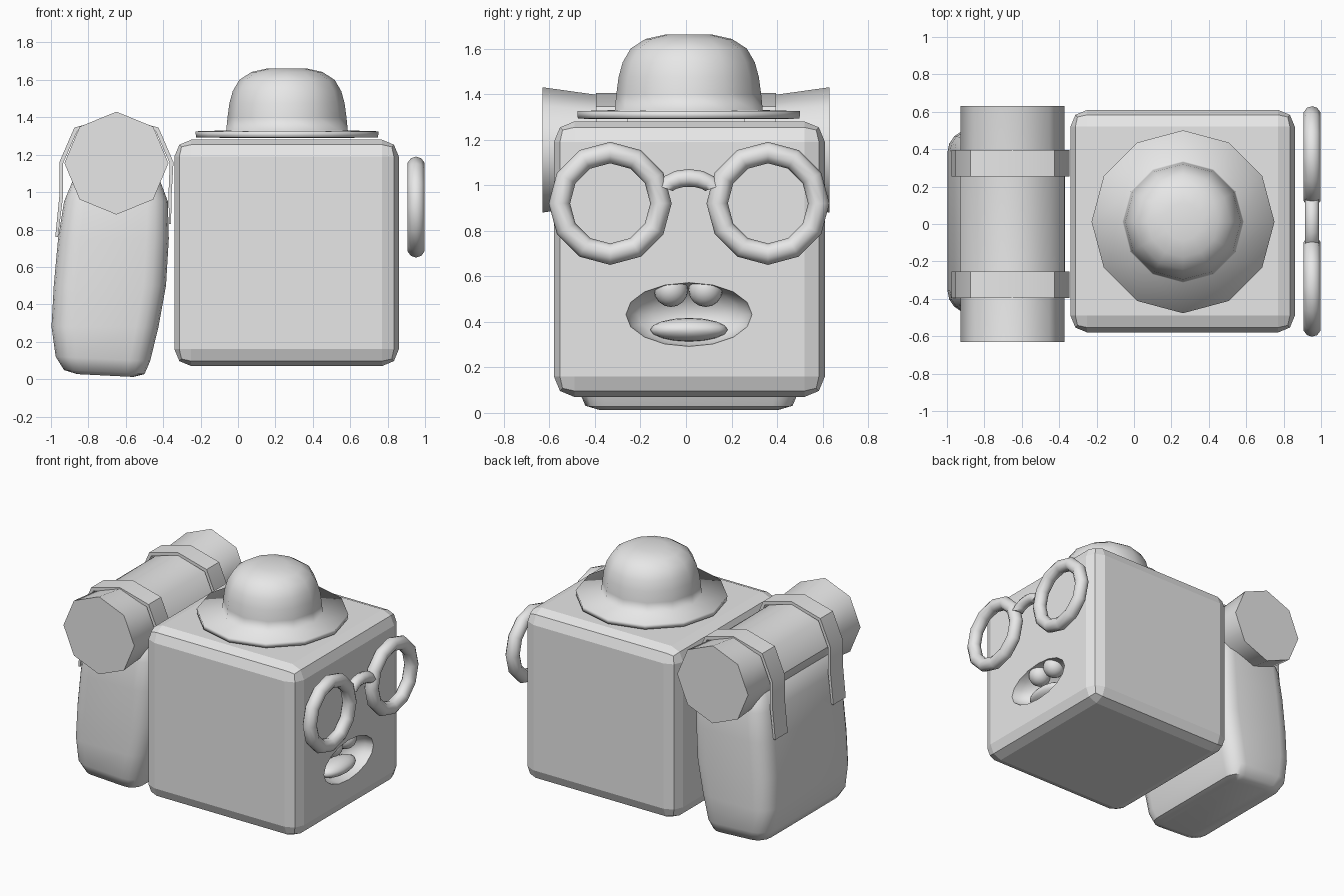
import bpy, bmesh, math
from mathutils import Vector

if "Cube" in bpy.data.objects:
    bpy.data.objects.remove(bpy.data.objects["Cube"])

grey = bpy.data.materials.new("light grey")
grey.diffuse_color = (0.8, 0.8, 0.8, 1)
grey.use_nodes = True
grey.node_tree.nodes["Principled BSDF"].inputs["Base Color"].default_value = grey.diffuse_color


def add(name, bm, smooth=None):
    """Turn a bmesh into an object; smooth is None (flat) or an edge angle in degrees."""
    bmesh.ops.recalc_face_normals(bm, faces=bm.faces)
    me = bpy.data.meshes.new(name)
    bm.to_mesh(me)
    bm.free()
    me.materials.append(grey)
    ob = bpy.data.objects.new(name, me)
    bpy.context.collection.objects.link(ob)
    if smooth:
        bpy.ops.object.select_all(action='DESELECT')
        bpy.context.view_layer.objects.active = ob
        ob.select_set(True)
        if smooth >= 180:
            bpy.ops.object.shade_smooth()
        else:
            bpy.ops.object.shade_smooth_by_angle(angle=math.radians(smooth))
    return ob


def loft(rings, closed=False, caps=True):
    """Skin a list of equal-length point rings."""
    bm = bmesh.new()
    vs = [[bm.verts.new(p) for p in r] for r in rings]
    n = len(vs[0])
    pairs = list(zip(vs, vs[1:])) + ([(vs[-1], vs[0])] if closed else [])
    for a, b in pairs:
        for i in range(n):
            j = (i + 1) % n
            bm.faces.new((a[i], a[j], b[j], b[i]))
    if caps and not closed:
        bm.faces.new(vs[0])
        bm.faces.new(vs[-1])
    return bm


def ellipsoid(name, centre, radii, seg=16, smooth=180):
    bm = bmesh.new()
    bmesh.ops.create_uvsphere(bm, u_segments=seg, v_segments=10, radius=1)
    for v in bm.verts:   # pole along x
        v.co = Vector((centre[0] + v.co.z * radii[0],
                       centre[1] + v.co.x * radii[1],
                       centre[2] + v.co.y * radii[2]))
    return add(name, bm, smooth)


def tube(path, r, closed, sides=10):
    """Tube around a path of (y, z, ny, nz) points lying at x = 0.952."""
    rings = []
    for y, z, ny, nz in path:
        ring = []
        for k in range(sides):
            a = 2 * math.pi * k / sides
            d = r * math.cos(a)
            ring.append((0.952 + r * math.sin(a), y + ny * d, z + nz * d))
        rings.append(ring)
    return loft(rings, closed)


# Head: bevelled cube with a scooped mouth
bm = bmesh.new()
bmesh.ops.create_cube(bm, size=1)
for v in bm.verts:
    v.co = Vector((0.26 + v.co.x * 1.2, 0.015 + v.co.y * 1.19, 0.675 + v.co.z * 1.21))
bmesh.ops.bevel(bm, geom=bm.edges[:], offset=0.09, segments=2, profile=0.5, affect='EDGES')
head = add("head", bm)
cutter = ellipsoid("mouth_cutter", (0.86, 0.013, 0.432), (0.17, 0.277, 0.14))
cutter.hide_render = True
mod = head.modifiers.new("mouth", 'BOOLEAN')
mod.operation = 'DIFFERENCE'
mod.solver = 'EXACT'
mod.object = cutter
bpy.ops.object.select_all(action='DESELECT')
bpy.context.view_layer.objects.active = head
head.select_set(True)
bpy.ops.object.modifier_apply(modifier="mouth")
bpy.data.objects.remove(cutter)
for p in head.data.polygons:
    c = p.center
    p.use_smooth = 0.6 < c.x < 0.8599 and abs(c.y - 0.013) < 0.3 and 0.25 < c.z < 0.6

# Teeth and tongue
for side, y in (("left", -0.066), ("right", 0.086)):
    ellipsoid(side + "_tooth", (0.78, y, 0.54), (0.075, 0.075, 0.075))
ellipsoid("tongue", (0.77, 0.013, 0.365), (0.085, 0.17, 0.052))

# Glasses: two rims and an arched bridge
for side, cy in (("left", -0.333), ("right", 0.36)):
    path = []
    for k in range(12):
        a = 2 * math.pi * k / 12
        c, s = math.cos(a), math.sin(a)
        path.append((cy + 0.223 * c, 0.92 + 0.223 * s, c, s))
    add(side + "_rim", tube(path, 0.047, True), 180)
path = []
for k in range(7):
    a = math.radians(160 - 140 * k / 6)
    c, s = math.cos(a), math.sin(a)
    path.append((0.013 + 0.115 * c, 0.965 + 0.067 * s, c, s))
add("bridge", tube(path, 0.039, False), 60)

# Hat: revolved brim and crown
profile = [(0.30, 1.29), (0.487, 1.292), (0.489, 1.325), (0.325, 1.33), (0.318, 1.40),
           (0.308, 1.475), (0.29, 1.54), (0.255, 1.60), (0.19, 1.642), (0.10, 1.662)]
rings = []
for r, z in profile:
    rings.append([(0.262 + r * math.sin(math.pi * k / 6),
                   0.012 + r * math.cos(math.pi * k / 6), z) for k in range(12)])
add("hat", loft(rings), 180)

# Backpack body: rounded-rectangle sections (z, x min, x max, half depth, corner)
sections = [(0.012, -0.86, -0.56, 0.40, 0.06), (0.03, -0.93, -0.50, 0.455, 0.09),
            (0.10, -0.975, -0.47, 0.485, 0.11), (0.28, -0.997, -0.425, 0.49, 0.12),
            (0.50, -0.985, -0.385, 0.49, 0.12), (0.75, -0.962, -0.37, 0.485, 0.12),
            (0.95, -0.93, -0.375, 0.475, 0.11), (1.07, -0.88, -0.42, 0.45, 0.10),
            (1.12, -0.80, -0.50, 0.40, 0.08)]
rings = []
for z, x0, x1, h, r in sections:
    ring = []
    for q, (cx, cy) in enumerate(((x1 - r, h - r), (x0 + r, h - r),
                                  (x0 + r, r - h), (x1 - r, r - h))):
        for k in range(5):
            a = math.radians(90 * q + 22.5 * k)
            x = cx + r * math.cos(a)
            tilt = -(x + 0.56) * 0.05 if z < 0.2 else 0
            ring.append((x, 0.013 + cy + r * math.sin(a), z + tilt))
    rings.append(ring)
add("backpack", loft(rings), 50)

# Bedroll: eight-sided, slightly pinched under the straps
rings = []
for y, rz in ((-0.63, 0.275), (-0.38, 0.24), (-0.25, 0.23), (0.25, 0.23),
              (0.38, 0.24), (0.63, 0.275)):
    rings.append([(-0.65 + 0.278 * math.cos(math.pi * k / 4), y,
                   1.155 + rz * math.sin(math.pi * k / 4)) for k in range(8)])
add("bedroll", loft(rings), 50)

# Straps: bands over the bedroll and down the backpack
inner = [(-0.962, 0.76), (-0.935, 0.98), (-0.935, 1.155), (-0.86, 1.325), (-0.65, 1.385),
         (-0.44, 1.325), (-0.365, 1.155), (-0.372, 0.98), (-0.368, 0.83)]
outer = [(-0.977, 0.76), (-0.955, 0.98), (-0.955, 1.16), (-0.875, 1.345), (-0.65, 1.405),
         (-0.425, 1.345), (-0.345, 1.16), (-0.355, 0.98), (-0.358, 0.83)]
for side, y in (("front", -0.325), ("back", 0.325)):
    rings = [[(i[0], y - 0.07, i[1]), (i[0], y + 0.07, i[1]),
              (o[0], y + 0.07, o[1]), (o[0], y - 0.07, o[1])] for i, o in zip(inner, outer)]
    add(side + "_strap", loft(rings), 40)
